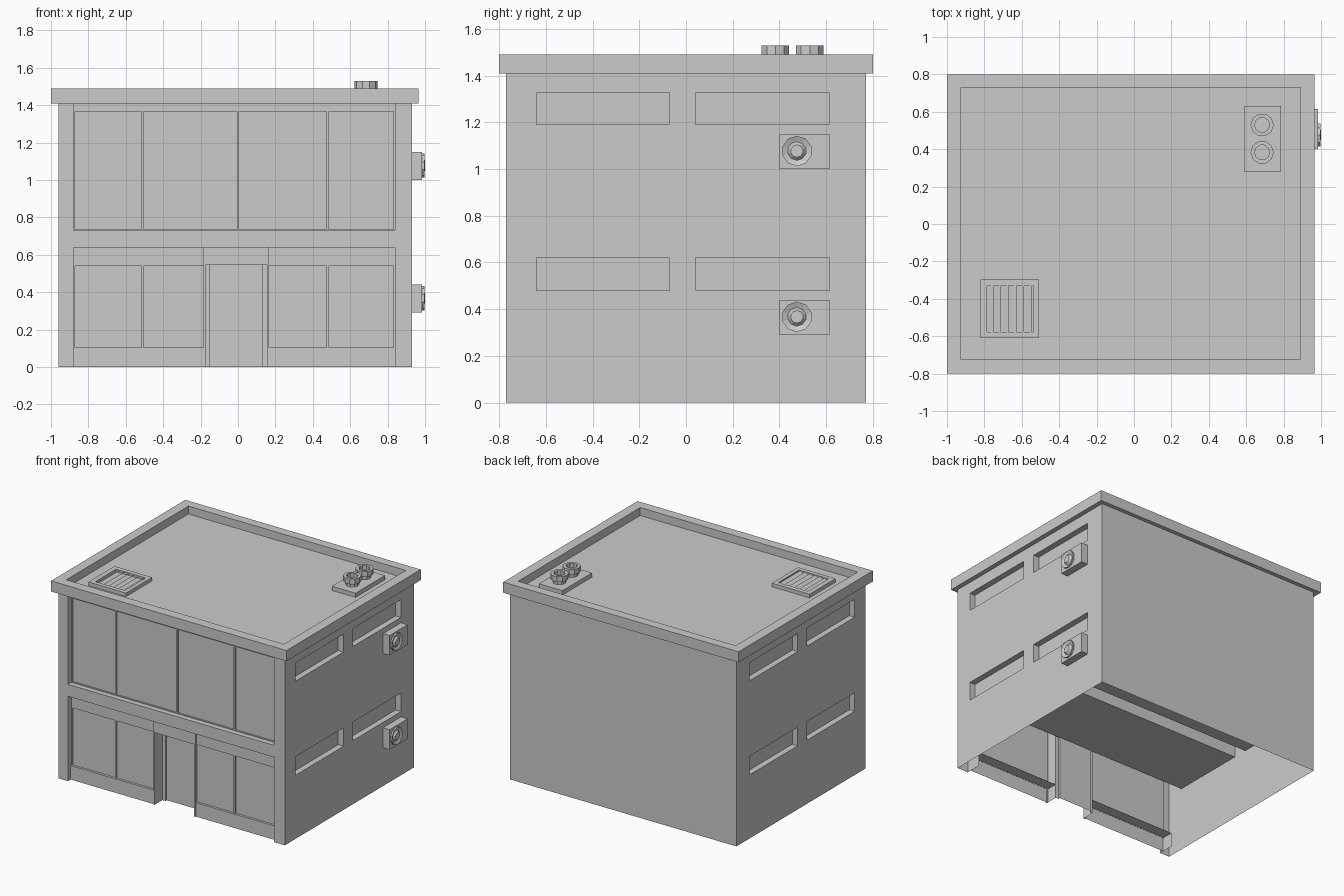
import bpy, bmesh, math
from mathutils import Matrix, Vector

if "Cube" in bpy.data.objects:
    bpy.data.objects.remove(bpy.data.objects["Cube"])


def finish(bm, name):
    bmesh.ops.remove_doubles(bm, verts=bm.verts, dist=1e-5)
    bmesh.ops.recalc_face_normals(bm, faces=bm.faces)
    me = bpy.data.meshes.new(name)
    bm.to_mesh(me)
    bm.free()
    ob = bpy.data.objects.new(name, me)
    bpy.context.collection.objects.link(ob)
    return ob


def quad(bm, *pts):
    bm.faces.new([bm.verts.new(p) for p in pts])


def add_box(bm, lo, hi, skip=()):
    # six-sided box; faces named in skip ("-z", "+y"...) are left open
    for a in range(3):
        b, c = (a + 1) % 3, (a + 2) % 3
        for sign, val in (("-", lo[a]), ("+", hi[a])):
            if sign + "xyz"[a] in skip:
                continue
            pts = []
            for u, v in ((lo[b], lo[c]), (hi[b], lo[c]), (hi[b], hi[c]), (lo[b], hi[c])):
                p = [0, 0, 0]
                p[a], p[b], p[c] = val, u, v
                pts.append(p)
            quad(bm, *pts)


def box(name, lo, hi, skip=()):
    bm = bmesh.new()
    add_box(bm, lo, hi, skip)
    return finish(bm, name)


def add_wall(bm, to3d, us, vs, holes=()):
    # flat wall cut on a grid, with some cells left open
    for i in range(len(us) - 1):
        for j in range(len(vs) - 1):
            if (i, j) not in holes:
                quad(bm, to3d(us[i], vs[j]), to3d(us[i + 1], vs[j]),
                     to3d(us[i + 1], vs[j + 1]), to3d(us[i], vs[j + 1]))


def ring(name, centre, axis, profile, n=10):
    # lathe a (radius, height) profile into a low-sided fan
    rot = Vector((0, 0, 1)).rotation_difference(Vector(axis)).to_matrix().to_4x4()
    mat = Matrix.Translation(centre) @ rot
    bm = bmesh.new()
    rows = [[bm.verts.new(mat @ Vector((r * math.cos(2 * math.pi * k / n),
                                        r * math.sin(2 * math.pi * k / n), h)))
             for k in range(n)] for r, h in profile]
    for a, b in zip(rows, rows[1:]):
        for k in range(n):
            bm.faces.new((a[k], a[(k + 1) % n], b[(k + 1) % n], b[k]))
    bm.faces.new(rows[-1])
    return finish(bm, name)


L, R, F, B, H = -0.96, 0.93, -0.77, 0.77, 1.41
GY = -0.73                       # storefront plane
WY = [(-0.64, -0.07), (0.04, 0.615)]
WZ = [(0.48, 0.62), (1.19, 1.325)]

# outer walls, open underneath
bm = bmesh.new()
add_wall(bm, lambda u, v: (u, F, v), [L, -0.88, 0.84, R], [0, 0.64, 0.73, H], [(1, 0), (1, 2)])
quad(bm, (L, B, 0), (R, B, 0), (R, B, H), (L, B, H))
side_holes = [(1, 1), (3, 1), (1, 3), (3, 3)]
for x in (L, R):
    add_wall(bm, lambda u, v: (x, u, v), [F, *WY[0], *WY[1], B], [0, *WZ[0], *WZ[1], H], side_holes)
finish(bm, "walls")

# front opening reveals
box("upper_reveal", (-0.88, F, 0.73), (0.84, GY, H), ("-y", "+y"))
box("lower_reveal", (-0.88, F, 0), (0.84, GY, 0.64), ("-y", "+y", "-z"))

# side windows: bars running through the building with recessed panes
for y0, y1 in WY:
    for z0, z1 in WZ:
        bm = bmesh.new()
        add_box(bm, (L, y0, z0), (R, y1, z1), ("-x", "+x"))
        for x in (L + 0.045, R - 0.045):
            quad(bm, (x, y0, z0), (x, y1, z0), (x, y1, z1), (x, y0, z1))
        finish(bm, "side_window")

# roof slab with parapet
bm = bmesh.new()


def loop(x0, x1, y0, y1, z):
    return [(x0, y0, z), (x1, y0, z), (x1, y1, z), (x0, y1, z)]


outer, inner = (-1.0, 0.965, -0.8, 0.8), (-0.925, 0.89, -0.725, 0.73)
loops = [loop(L, R, F, B, H), loop(*outer, H), loop(*outer, 1.49), loop(*inner, 1.49), loop(*inner, 1.43)]
for a, b in zip(loops, loops[1:]):
    for k in range(4):
        quad(bm, a[k], a[(k + 1) % 4], b[(k + 1) % 4], b[k])
quad(bm, *loops[-1])
finish(bm, "roof_parapet")

# upper glazing: frame and slightly set back glass
bm = bmesh.new()
add_wall(bm, lambda u, v: (u, GY, v), [-0.88, -0.872, 0.832, 0.84], [0.73, 0.735, 1.365, H], [(1, 1)])
add_box(bm, (-0.872, GY, 0.735), (0.832, GY + 0.01, 1.365), ("-y",))
finish(bm, "upper_glazing")

# lower glazing: frame, glass, low plinth and display shelf on both sides of the door
for x0, x1 in ((-0.88, -0.175), (0.155, 0.84)):
    bm = bmesh.new()
    add_wall(bm, lambda u, v: (u, GY, v), [x0, x0 + 0.008, x1 - 0.008, x1], [0.1, 0.105, 0.54, 0.64], [(1, 1)])
    add_box(bm, (x0 + 0.008, GY, 0.105), (x1 - 0.008, GY + 0.01, 0.54), ("-y",))
    finish(bm, "lower_glazing")
    box("plinth", (x0, GY - 0.008, 0), (x1, -0.65, 0.105), ("-z", "+y"))

# mullions
for x in (-0.51, 0.0, 0.48):
    box("upper_mullion", (x - 0.006, GY, 0.735), (x + 0.006, GY + 0.01, 1.365), ("+y",))
for x in (-0.51, 0.48):
    box("lower_mullion", (x - 0.006, GY, 0.105), (x + 0.006, GY + 0.01, 0.54), ("+y",))

# door recess, frame and header
bm = bmesh.new()
add_box(bm, (-0.175, GY - 0.008, 0), (0.155, -0.65, 0.545), ("-y", "+y", "-z"))
add_wall(bm, lambda u, v: (u, -0.65, v), [-0.175, -0.15, 0.13, 0.155], [0, 0.545], [(1, 0)])
add_box(bm, (-0.15, -0.65, 0), (0.13, -0.635, 0.545), ("-y", "-z"))
finish(bm, "door")
box("door_header", (-0.185, GY - 0.015, 0.545), (0.165, GY, 0.64))
for x in (-0.185, 0.155):
    box("door_post", (x, GY - 0.015, 0), (x + 0.01, GY, 0.545))

# wall cooling units with fan
for z in (0.29, 1.0):
    box("cooling_unit", (R, 0.4, z), (0.985, 0.615, z + 0.15), ("-x",))
    ring("cooling_fan", (0.985, 0.475, z + 0.077), (1, 0, 0),
         [(0.065, 0), (0.065, 0.012), (0.04, 0.002), (0.027, 0.015)])

# roof fans on a plate
box("fan_base", (0.588, 0.28, 1.43), (0.785, 0.632, 1.462), ("-z",))
for y in (0.383, 0.53):
    ring("roof_fan", (0.685, y, 1.462), (0, 0, 1),
         [(0.045, 0), (0.045, 0.028), (0.062, 0.028), (0.062, 0.068), (0.04, 0.068), (0.04, 0.035)])

# louvred roof vent
bm = bmesh.new()
o, i = (-0.822, -0.508, -0.61, -0.298), (-0.785, -0.538, -0.578, -0.332)
loops = [loop(*o, 1.43), loop(*o, 1.457), loop(*i, 1.457), loop(*i, 1.438)]
for a, b in zip(loops, loops[1:]):
    for k in range(4):
        quad(bm, a[k], a[(k + 1) % 4], b[(k + 1) % 4], b[k])
quad(bm, *loops[-1])
finish(bm, "vent_frame")
bm = bmesh.new()
for k in range(6):
    x = -0.785 + k * 0.041
    quad(bm, (x, i[2], 1.438), (x + 0.033, i[2], 1.455), (x + 0.033, i[3], 1.455), (x, i[3], 1.438))
finish(bm, "vent_slats")
